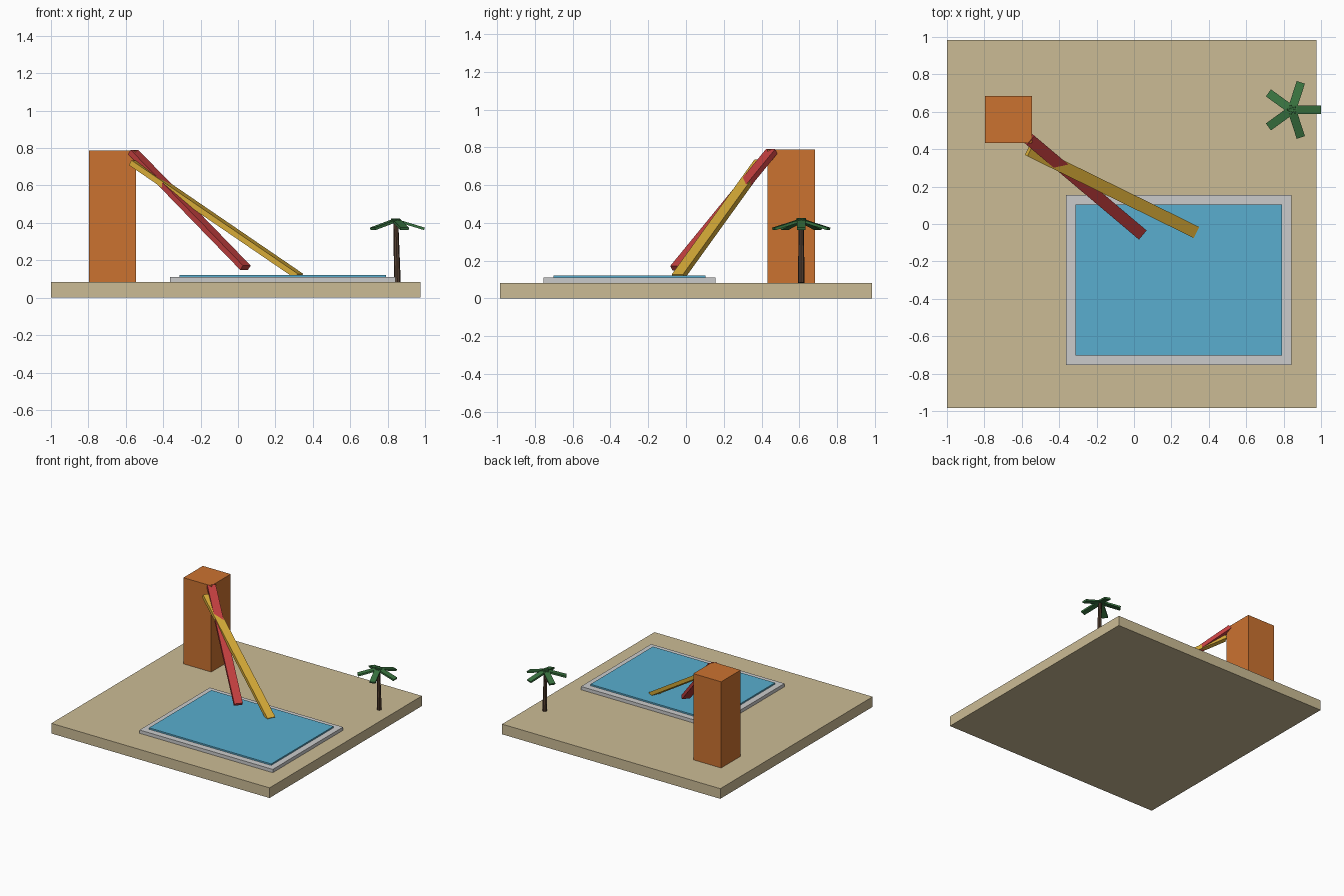
import bpy, math
from mathutils import Vector, Matrix

if "Cube" in bpy.data.objects:
    bpy.data.objects.remove(bpy.data.objects["Cube"])


def material(name, rgb):
    m = bpy.data.materials.new(name)
    m.diffuse_color = (*rgb, 1)
    m.use_nodes = True
    m.node_tree.nodes["Principled BSDF"].inputs["Base Color"].default_value = m.diffuse_color
    return m


SAND = material("sand", (0.60, 0.50, 0.30))
ORANGE = material("orange", (0.60, 0.17, 0.03))
STONE = material("stone", (0.66, 0.66, 0.64))
WATER = material("water", (0.10, 0.42, 0.62))
RED = material("red", (0.55, 0.05, 0.05))
YELLOW = material("yellow", (0.70, 0.42, 0.04))
BARK = material("bark", (0.09, 0.05, 0.03))
LEAF = material("leaf", (0.04, 0.17, 0.05))


def box(name, lo, hi, mat):
    """Axis-aligned box from two opposite corners."""
    lo, hi = Vector(lo), Vector(hi)
    bpy.ops.mesh.primitive_cube_add(size=1)
    ob = bpy.context.object
    ob.name = name
    ob.data.transform(Matrix.Translation((lo + hi) / 2) @ Matrix.Diagonal((*(hi - lo), 1)))
    ob.data.materials.append(mat)
    return ob


def plank(name, start, end, width, thick, mat):
    """Flat board between two points, its width kept horizontal."""
    start, end = Vector(start), Vector(end)
    d = end - start
    ob = box(name, (-d.length / 2, -width / 2, -thick / 2),
             (d.length / 2, width / 2, thick / 2), mat)
    x = d.normalized()
    y = Vector((0, 0, 1)).cross(x).normalized()
    ob.matrix_world = Matrix.Translation((start + end) / 2) @ Matrix((x, y, x.cross(y))).transposed().to_4x4()
    return ob


# Ground, tower and pool
box("ground_slab", (-1, -0.985, 0), (0.975, 0.985, 0.083), SAND)
box("slide_tower", (-0.797, 0.432, 0.083), (-0.545, 0.684, 0.788), ORANGE)
box("pool_rim", (-0.364, -0.753, 0.083), (0.842, 0.155, 0.11), STONE)
box("pool_water", (-0.314, -0.702, 0.1), (0.792, 0.104, 0.122), WATER)

# Two crossing slides
plank("red_slide", (-0.56, 0.453, 0.778), (0.04, -0.053, 0.16), 0.064, 0.03, RED)
plank("yellow_slide", (-0.562, 0.395, 0.722), (0.327, -0.042, 0.115), 0.066, 0.03, YELLOW)

# Palm: slightly leaning tapered trunk
base, top = Vector((0.852, 0.61, 0.083)), Vector((0.844, 0.61, 0.41))
axis = top - base
bpy.ops.mesh.primitive_cone_add(vertices=8, radius1=0.018, radius2=0.013, depth=axis.length,
                                location=(base + top) / 2,
                                rotation=axis.to_track_quat('Z', 'Y').to_euler())
trunk = bpy.context.object
trunk.name = "palm_trunk"
trunk.data.materials.append(BARK)

# Five drooping fronds
for i in range(5):
    a = math.radians(72 * i)
    out = Vector((math.cos(a), math.sin(a), 0))
    plank(f"palm_frond_{i + 1}", top + out * -0.012 + Vector((0, 0, 0.008)),
          top + out * 0.153 + Vector((0, 0, -0.042)), 0.046, 0.014, LEAF)
